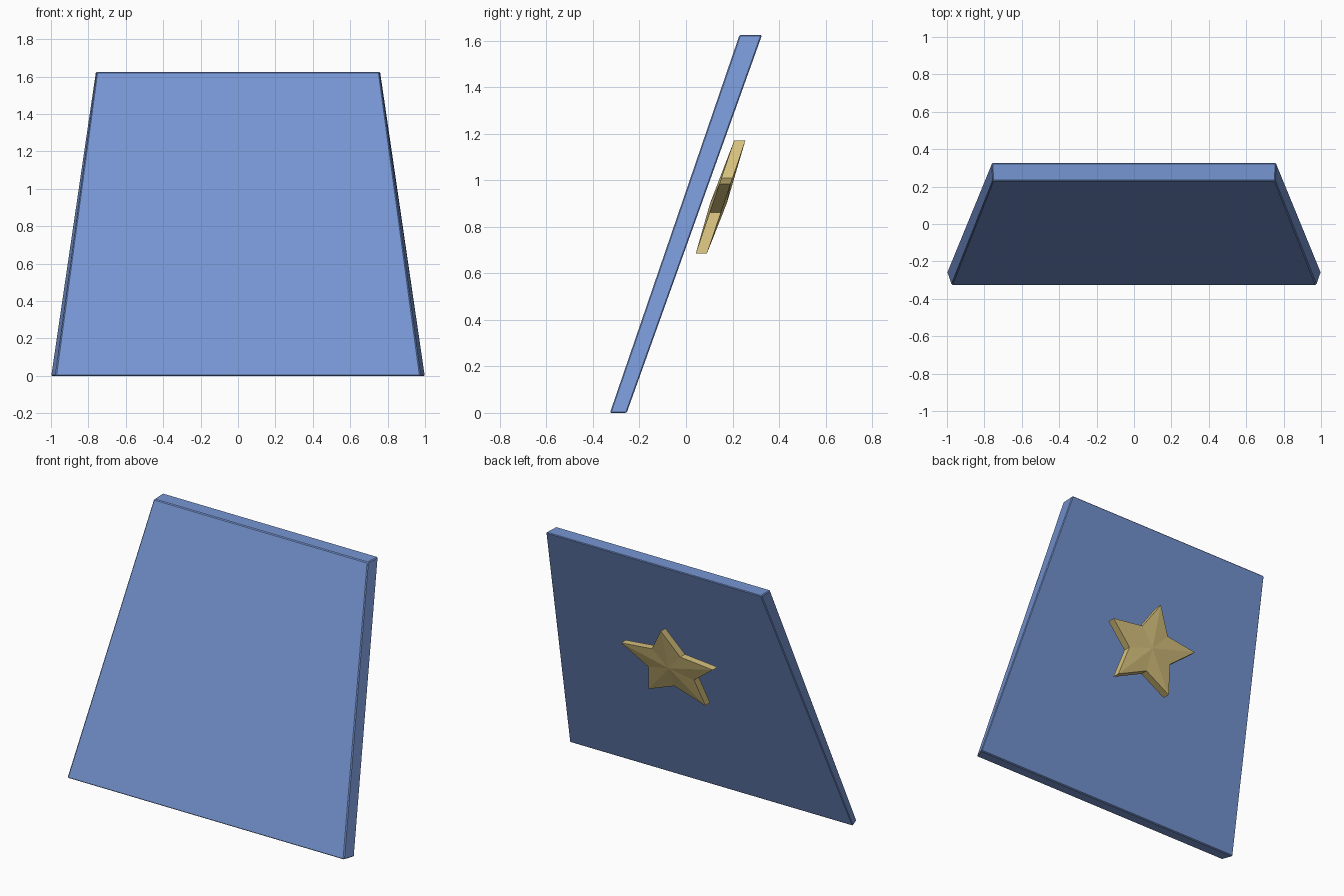
import bpy
import math

if "Cube" in bpy.data.objects:
    bpy.data.objects.remove(bpy.data.objects["Cube"], do_unlink=True)


def material(name, rgb):
    mat = bpy.data.materials.new(name)
    mat.use_nodes = True
    mat.diffuse_color = (*rgb, 1)
    mat.node_tree.nodes["Principled BSDF"].inputs["Base Color"].default_value = (*rgb, 1)
    return mat


def build(name, verts, faces, mat, bevel=0.0):
    mesh = bpy.data.meshes.new(name)
    mesh.from_pydata(verts, [], faces)
    mesh.materials.append(mat)
    obj = bpy.data.objects.new(name, mesh)
    bpy.context.collection.objects.link(obj)
    if bevel:
        mod = obj.modifiers.new("edge_bevel", "BEVEL")
        mod.width = bevel
        mod.segments = 1
    return obj


blue = material("soft blue", (0.185, 0.305, 0.655))
gold = material("pale gold", (0.67, 0.53, 0.205))

# Leaning tapered panel: (half width, y, z) for each horizontal edge
edges = [(0.975, -0.327, 0), (1.0, -0.255, 0), (0.76, 0.327, 1.625), (0.755, 0.23, 1.625)]
n = len(edges)
verts = [(s * w, y, z) for s in (-1, 1) for w, y, z in edges]
faces = [(i, i + n, (i + 1) % n + n, (i + 1) % n) for i in range(n)]
faces += [tuple(range(n)), tuple(range(2 * n - 1, n - 1, -1))]
build("leaning_panel", verts, faces, blue, 0.005)

# Five-pointed star behind the panel, leaning with it and slightly domed
RX, RZ, INNER = 0.34, 0.268, 0.5
CZ, LEAN, THICK, DOME = 0.902, 0.34, 0.048, 0.012


def back_y(z):
    return 0.09 + LEAN * (z - 0.685)


outline = []
for i in range(10):
    r = INNER if i % 2 else 1.0
    a = math.radians(36 * i)
    outline.append((r * RX * math.sin(a), CZ + r * RZ * math.cos(a)))
verts = [(x, back_y(z), z) for x, z in outline]
verts += [(x, back_y(z) - THICK, z) for x, z in outline]
verts += [(0, back_y(CZ) + DOME, CZ), (0, back_y(CZ) - THICK - DOME, CZ)]
faces = []
for i in range(10):
    j = (i + 1) % 10
    faces += [(20, j, i), (21, i + 10, j + 10), (i, j, j + 10, i + 10)]
star = build("star", verts, faces, gold)

# Consistent outward normals
for obj in list(bpy.data.objects):
    if obj.name in ("leaning_panel", "star"):
        import bmesh
        bm = bmesh.new()
        bm.from_mesh(obj.data)
        bmesh.ops.recalc_face_normals(bm, faces=bm.faces)
        bm.to_mesh(obj.data)
        bm.free()
